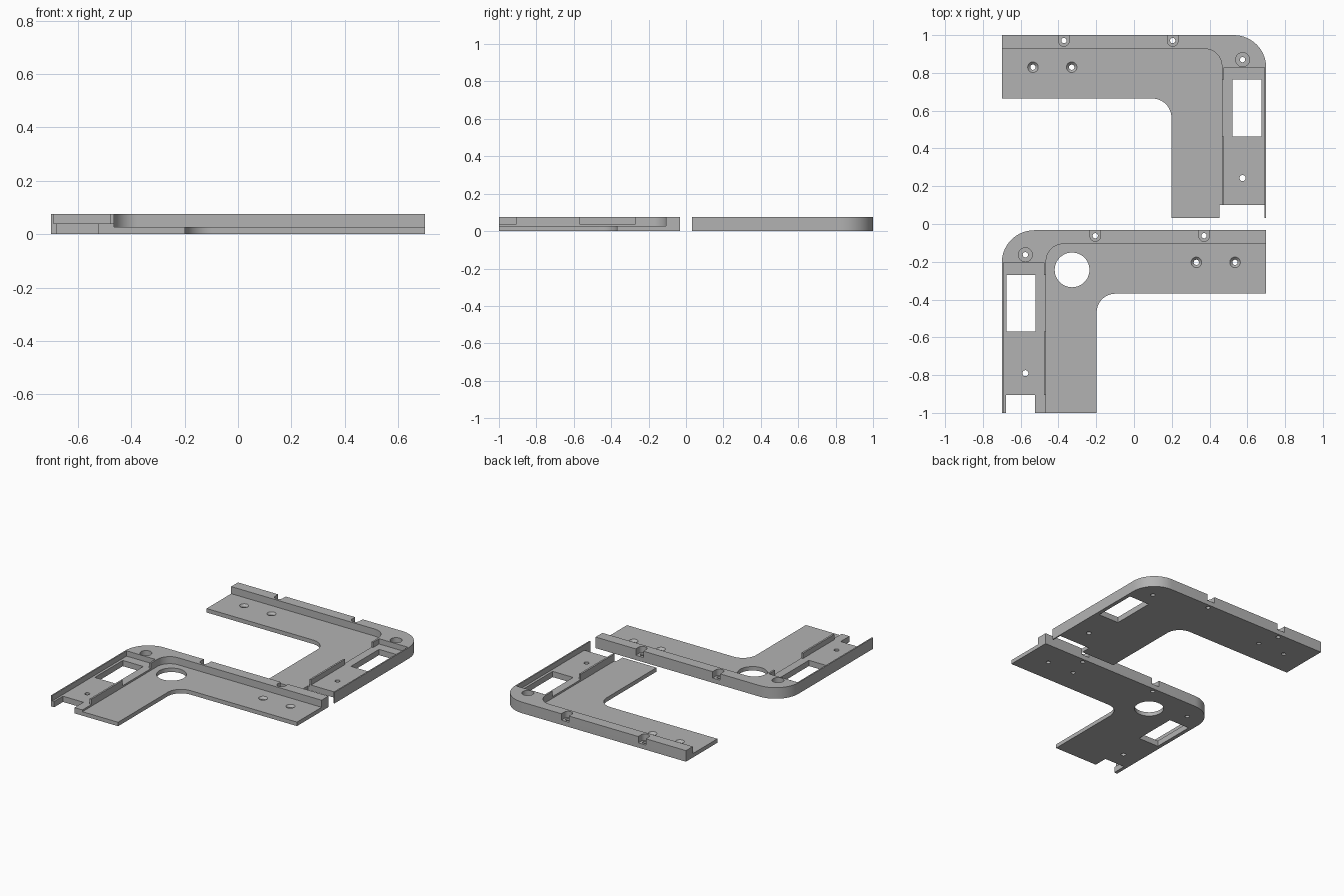
import bpy, bmesh, math
from mathutils import Vector

if "Cube" in bpy.data.objects:
    bpy.data.objects.remove(bpy.data.objects["Cube"])

TOP, PLATE, POCKET = 0.075, 0.027, 0.039

grey = bpy.data.materials.new("plain grey")
grey.diffuse_color = (0.45, 0.45, 0.45, 1)
grey.use_nodes = True
grey.node_tree.nodes["Principled BSDF"].inputs["Base Color"].default_value = grey.diffuse_color


def rounded(points, steps=14):
    """Closed outline from (x, y, corner radius); corners must be square."""
    out = []
    n = len(points)
    for i, (x, y, r) in enumerate(points):
        p = Vector((x, y))
        if r == 0:
            out.append(p)
            continue
        a = (Vector(points[i - 1][:2]) - p).normalized()
        b = (Vector(points[(i + 1) % n][:2]) - p).normalized()
        c = p + (a + b) * r
        for k in range(steps + 1):
            t = k / steps * math.pi / 2
            out.append(c - b * r * math.cos(t) - a * r * math.sin(t))
    return out


def make(name, bm):
    bmesh.ops.recalc_face_normals(bm, faces=bm.faces)
    me = bpy.data.meshes.new(name)
    bm.to_mesh(me)
    bm.free()
    me.materials.append(grey)
    ob = bpy.data.objects.new(name, me)
    bpy.context.collection.objects.link(ob)
    return ob


def prism(name, outline, z0, z1, place):
    bm = bmesh.new()
    low = [bm.verts.new((*place(x, y), z0)) for x, y in outline]
    face = bm.faces.new(low)
    ext = bmesh.ops.extrude_face_region(bm, geom=[face])
    top = [v for v in ext["geom"] if isinstance(v, bmesh.types.BMVert)]
    bmesh.ops.translate(bm, verts=top, vec=(0, 0, z1 - z0))
    return make(name, bm)


def box(x0, x1, y0, y1, z0, z1, place):
    return prism("cutter", [(x0, y0), (x1, y0), (x1, y1), (x0, y1)], z0, z1, place)


def drill(x, y, r, z0, z1, place, r_top=None, seg=32):
    bm = bmesh.new()
    bmesh.ops.create_cone(bm, cap_ends=True, segments=seg, radius1=r,
                          radius2=r if r_top is None else r_top, depth=z1 - z0)
    bmesh.ops.translate(bm, verts=bm.verts, vec=(*place(x, y), (z0 + z1) / 2))
    return make("cutter", bm)


def cut(body, cutters):
    for c in cutters:
        m = body.modifiers.new("cut", 'BOOLEAN')
        m.operation, m.solver, m.object = 'DIFFERENCE', 'EXACT', c
    dg = bpy.context.evaluated_depsgraph_get()
    me = bpy.data.meshes.new_from_object(body.evaluated_get(dg))
    body.modifiers.clear()
    body.data = me
    for c in cutters:
        bpy.data.objects.remove(c)


def bracket(name, side, shift, front):
    def place(x, y):
        return side * x, y + shift

    # L-shaped slab with a large outer corner and a small inner fillet
    body = prism(name, rounded([(-0.7, 0.664, 0), (0.198, 0.664, 0.1), (0.198, 0.033, 0),
                                (0.7, 0.033, 0), (0.7, 1, 0.172), (-0.7, 1, 0)]),
                 0, TOP, place)
    # recess that leaves a thin plate inside the rim
    cuts = [prism("cutter", rounded([(-0.8, -0.1, 0), (0.465, -0.1, 0),
                                     (0.465, 0.927, 0.09), (-0.8, 0.927, 0)]),
                  PLATE, 0.2, place),
            # side pocket, window and gap in the pocket's inner wall
            box(0.477, 0.691, -0.1, 0.828, POCKET, 0.2, place),
            box(0.521, 0.674, 0.463, 0.764, -0.1, 0.15, place),
            box(0.45, 0.5, 0.463, 0.764, POCKET, 0.21, place),
            # pocket screw hole and counterbored corner hole
            drill(0.575, 0.243, 0.016, -0.1, 0.1, place),
            drill(0.575, 0.87, 0.037, 0.039, 0.15, place),
            drill(0.575, 0.87, 0.014, -0.1, 0.1, place)]
    # countersunk plate holes
    for x in (-0.535, -0.33):
        cuts += [drill(x, 0.83, 0.014, -0.1, 0.1, place),
                 drill(x, 0.83, 0.012, 0.011, 0.029, place, r_top=0.030)]
    # U-shaped screw notches in the rim
    for x in (-0.371, 0.205):
        u = [(x + 0.028 * math.cos(t), 0.969 + 0.028 * math.sin(t))
             for t in (math.pi + math.pi * k / 16 for k in range(17))]
        u += [(x + 0.028, 1.1), (x - 0.028, 1.1)]
        cuts += [prism("cutter", u, 0.032, 0.16, place),
                 drill(x, 0.971, 0.014, -0.1, 0.1, place)]
    if front:
        # round opening, and an end slot with a lowered inner wall
        cuts += [drill(0.328, 0.79, 0.092, -0.1, 0.12, place, seg=48),
                 box(0.524, 0.677, -0.15, 0.128, -0.1, 0.17, place),
                 box(0.45, 0.51, -0.15, 0.128, POCKET, 0.22, place)]
    else:
        # pocket end cut away, leaving the thin outer wall
        cuts += [box(0.453, 0.691, -0.15, 0.1, -0.1, 0.23, place)]
    cut(body, cuts)

    # smooth only the rounded walls
    bpy.ops.object.select_all(action='DESELECT')
    body.select_set(True)
    bpy.context.view_layer.objects.active = body
    bpy.ops.object.shade_smooth_by_angle(angle=math.radians(30))


bracket("back_bracket", 1, 0, False)
bracket("front_bracket", -1, -1.033, True)
